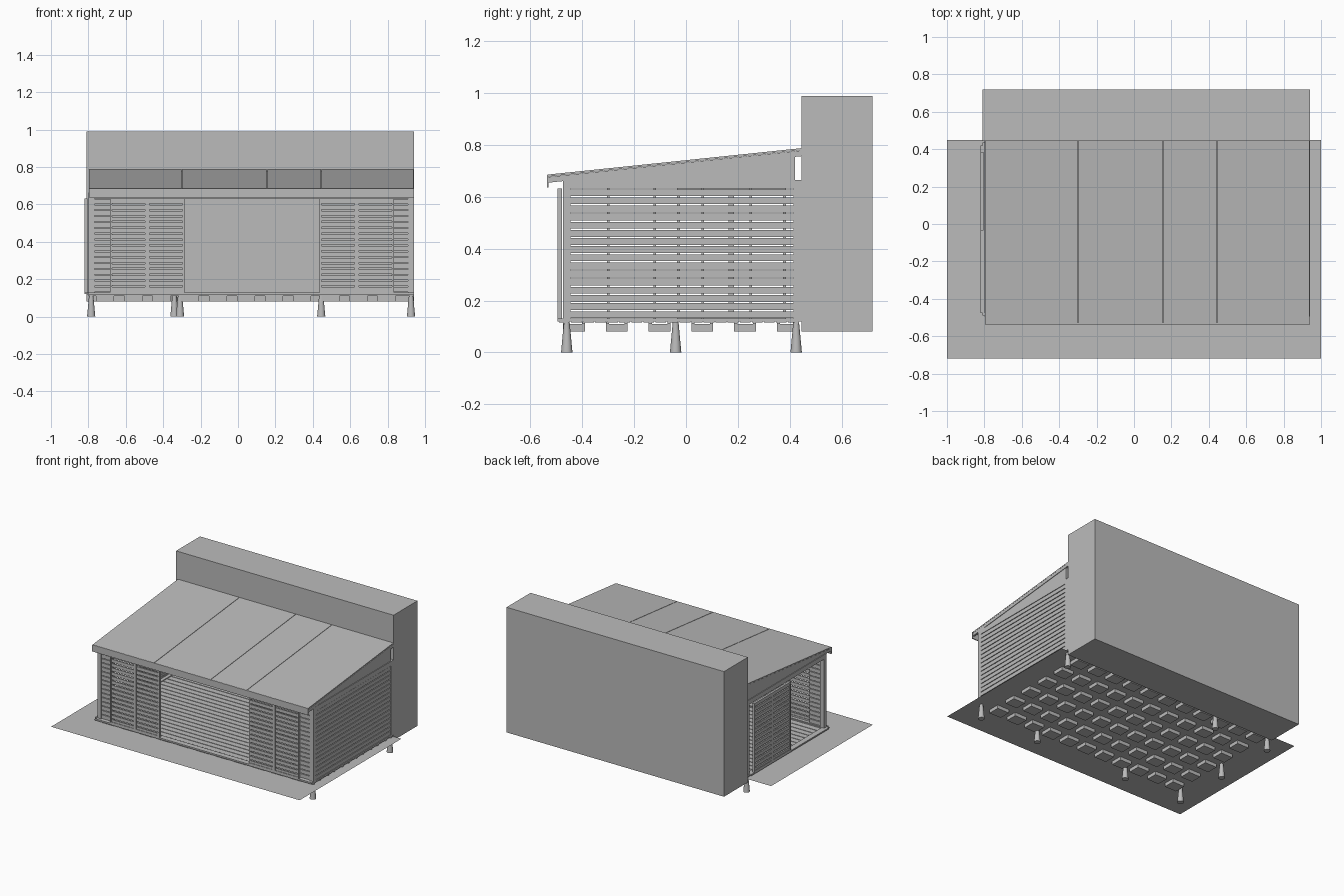
import bpy
import bmesh
from mathutils import Matrix, Vector

if "Cube" in bpy.data.objects:
    bpy.data.objects.remove(bpy.data.objects["Cube"])

grey = bpy.data.materials.new("plain_grey")
grey.use_nodes = True
grey.diffuse_color = (0.5, 0.5, 0.5, 1)
grey.node_tree.nodes["Principled BSDF"].inputs["Base Color"].default_value = (0.5, 0.5, 0.5, 1)


def finish(name, bm):
    mesh = bpy.data.meshes.new(name)
    bmesh.ops.recalc_face_normals(bm, faces=bm.faces)
    bm.to_mesh(mesh)
    bm.free()
    mesh.materials.append(grey)
    obj = bpy.data.objects.new(name, mesh)
    bpy.context.collection.objects.link(obj)
    return obj


def add_box(bm, x, y, z):
    """Box between (low, high) pairs on each axis."""
    lo, hi = (Vector(p) for p in zip(x, y, z))
    size = hi - lo
    bmesh.ops.create_cube(bm, size=1, matrix=Matrix.Translation((lo + hi) / 2)
                          @ Matrix.Diagonal((size.x, size.y, size.z, 1)))


def boxes(name, items):
    bm = bmesh.new()
    for item in items:
        add_box(bm, *item)
    return finish(name, bm)


def side_prism(name, profile, spans):
    """Extrude a (y, z) profile along each x span."""
    bm = bmesh.new()
    for x0, x1 in spans:
        face = bm.faces.new([bm.verts.new((x0, y, z)) for y, z in profile])
        out = bmesh.ops.extrude_face_region(bm, geom=[face])
        moved = [v for v in out["geom"] if isinstance(v, bmesh.types.BMVert)]
        bmesh.ops.translate(bm, verts=moved, vec=(x1 - x0, 0, 0))
    return finish(name, bm)


LEFT, RIGHT, FRONT, BACK = -0.80, 0.94, -0.475, 0.445
SILL, HEAD = 0.13, 0.632
PITCH = (HEAD - SILL) / 16


def slats(name, axis, along, across, gap=0.005):
    """Stack of horizontal boards running along x or y."""
    items = []
    for i in range(16):
        z = (SILL + i * PITCH + gap / 2, SILL + (i + 1) * PITCH - gap / 2)
        items.append((along, across, z) if axis == "x" else (across, along, z))
    return boxes(name, items)


def screen(name, axis, along, across):
    """Framed sliding louvre screen."""
    a, b = along
    c, d = across
    w = 0.011
    parts = [((a, a + w), (c, d), (SILL, HEAD)), ((b - w, b), (c, d), (SILL, HEAD)),
             ((a, b), (c, d), (SILL, SILL + w)), ((a, b), (c, d), (HEAD - w, HEAD))]
    boxes(name + "_frame", [p if axis == "x" else (p[1], p[0], p[2]) for p in parts])
    inset = (d - c) * 0.2
    slats(name + "_slats", axis, (a + w, b - w), (c + inset, d - inset), 0.008)


# Ground sheet and rear volume
bm = bmesh.new()
corners = [(-1, -0.72), (1, -0.72), (1, 0.45), (-1, 0.45)]
bm.faces.new([bm.verts.new((x, y, 0.105)) for x, y in corners])
finish("ground_sheet", bm)
boxes("rear_volume", [((-0.81, RIGHT), (BACK, 0.72), (0.08, 0.99))])

# Tapered foundation feet
feet = [(x, -0.46) for x in (-0.785, -0.31, 0.445, 0.925)]
feet += [(-0.785, -0.04), (-0.785, 0.425), (-0.34, 0.425), (0.925, 0.425)]
bm = bmesh.new()
for x, y in feet:
    bmesh.ops.create_cone(bm, cap_ends=True, segments=16, radius1=0.022, radius2=0.011,
                          depth=0.118, matrix=Matrix.Translation((x, y, 0.059)))
feet_obj = finish("foundation_feet", bm)
bpy.context.view_layer.objects.active = feet_obj
feet_obj.select_set(True)
bpy.ops.object.shade_smooth_by_angle()

# Under-floor blocks and the bearers on them
rows = [-0.432 + i * 0.165 for i in range(6)]
columns = [-0.71 + i * 0.1505 for i in range(11)]
boxes("floor_blocks", [((x - 0.048, x + 0.048), (y - 0.042, y + 0.042), (0.08, 0.11))
                       for x in columns for y in rows])
boxes("floor_bearers", [((LEFT, RIGHT), (y + s - 0.006, y + s + 0.006), (0.11, 0.118))
                        for y in rows for s in (-0.036, 0.036)])

# Floor boards
count = 20
step = (0.44 + 0.49) / count
boxes("floor_boards", [((LEFT - 0.01, RIGHT), (-0.49 + i * step, -0.49 + (i + 1) * step - 0.005),
                        (0.116, 0.124)) for i in range(count)])

# Corner posts, sills and head beams
boxes("corner_posts", [((x, x + 0.032), (y, y + 0.03), (0.12, 0.66))
                       for x in (LEFT, RIGHT - 0.032) for y in (FRONT, 0.415)])
boxes("head_beams", [((LEFT, RIGHT), (FRONT, FRONT + 0.03), (HEAD, 0.665)),
                     ((LEFT, LEFT + 0.03), (FRONT, BACK), (HEAD, 0.665)),
                     ((RIGHT - 0.03, RIGHT), (FRONT, BACK), (HEAD, 0.665))])
boxes("sills", [((LEFT, RIGHT), (-0.495, FRONT + 0.02), (0.12, SILL)),
                ((LEFT - 0.02, LEFT + 0.02), (FRONT, 0.42), (0.12, SILL)),
                ((RIGHT - 0.025, RIGHT), (FRONT, BACK), (0.12, SILL))])

# Fixed louvred wall on the left side, with inner studs
slats("side_wall_slats", "y", (-0.445, 0.42), (RIGHT - 0.012, RIGHT - 0.002))
boxes("side_wall_studs", [((RIGHT - 0.028, RIGHT - 0.012), (y - 0.005, y + 0.005), (SILL, HEAD))
                          for y in (-0.30, -0.12, 0.065, 0.25)])

# Front fixed slats and sliding screens beside the opening
slats("front_slats_right", "x", (-0.768, -0.67), (FRONT + 0.005, FRONT + 0.015))
slats("front_slats_left", "x", (0.82, 0.908), (FRONT + 0.005, FRONT + 0.015))
for i, (a, b) in enumerate([(-0.685, -0.485), (-0.485, -0.285), (0.435, 0.635), (0.635, 0.835)]):
    screen(f"front_screen_{i + 1}", "x", (a, b), (-0.495, -0.478))

# Sliding screens on the open side
screen("side_screen_front", "y", (-0.035, 0.175), (-0.82, -0.804))
screen("side_screen_rear", "y", (0.175, 0.385), (-0.82, -0.804))

# Sloped gable infill under the roof
side_prism("gable_panels", [(FRONT, 0.66), (0.42, 0.66), (0.42, 0.765), (FRONT, 0.672)],
           [(LEFT + 0.005, LEFT + 0.02), (RIGHT - 0.02, RIGHT - 0.005)])

# Roof panels with open seams, edge rafters, fascia
seams = [LEFT + 0.003, -0.30, 0.155, 0.445, RIGHT]
side_prism("roof_panels", [(-0.535, 0.678), (BACK, 0.78), (BACK, 0.788), (-0.535, 0.686)],
           [(a + 0.0015, b - 0.0015) for a, b in zip(seams, seams[1:])])
side_prism("roof_rafters", [(-0.53, 0.655), (BACK, 0.757), (BACK, 0.779), (-0.53, 0.677)],
           [(x, x + 0.012) for x in (LEFT + 0.005, -0.306, 0.149, 0.439, RIGHT - 0.013)])
boxes("front_fascia", [((LEFT + 0.003, RIGHT), (-0.537, -0.53), (0.637, 0.685))])
